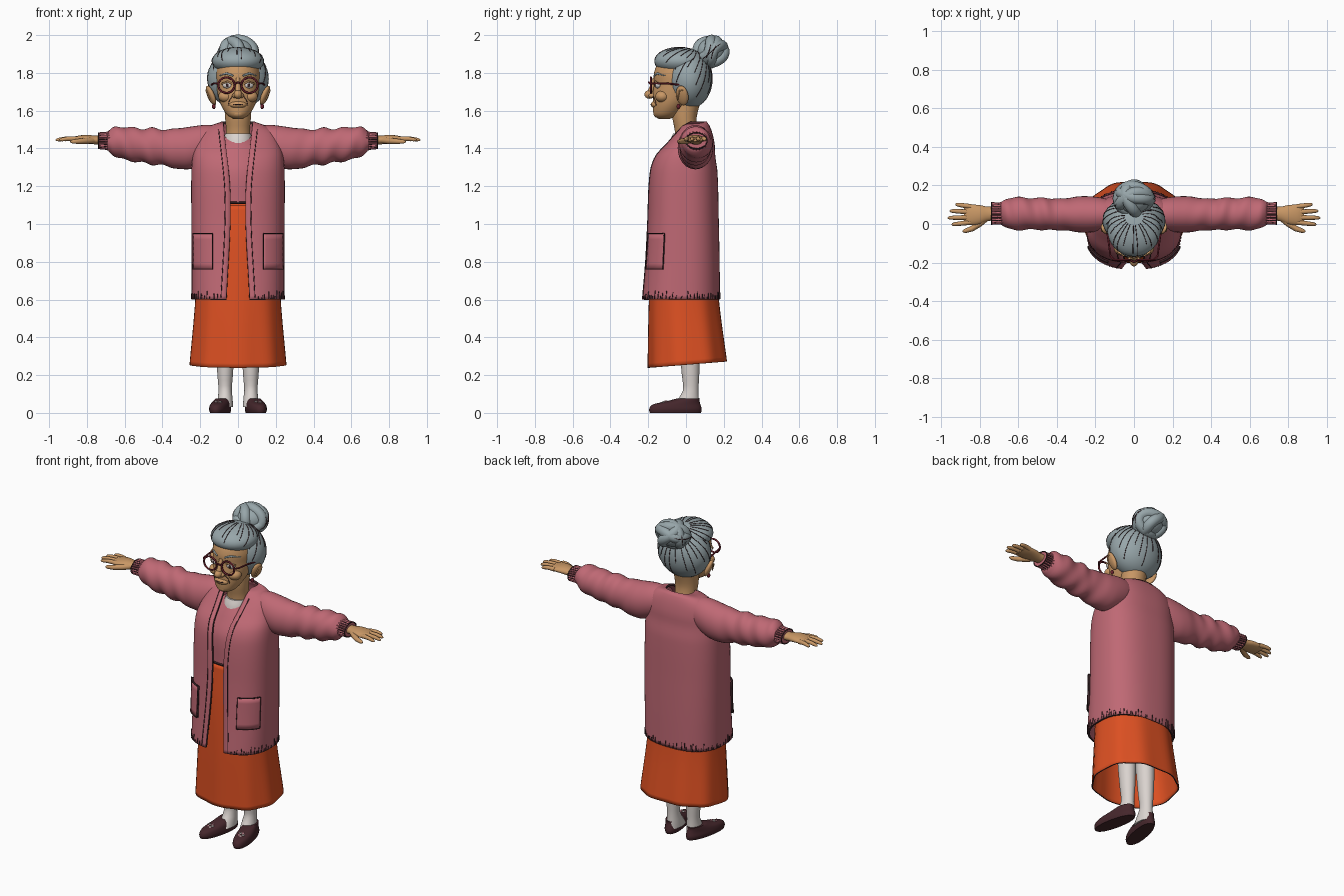
import bpy, bmesh, math, random
from mathutils import Vector, Matrix, Euler

random.seed(4)
cube = bpy.data.objects.get("Cube")
if cube:
    bpy.data.objects.remove(cube, do_unlink=True)


def material(name, *rgb):
    m = bpy.data.materials.new(name)
    m.use_nodes = True
    m.diffuse_color = (*rgb, 1)
    m.node_tree.nodes["Principled BSDF"].inputs["Base Color"].default_value = (*rgb, 1)
    return m


HAIR = material("grey hair", .31, .38, .40)
SKIN = material("warm skin", .58, .31, .13)
PINK = material("rose knit", .52, .14, .175)
ORANGE = material("orange cloth", .72, .08, .016)
BROWN = material("dark brown", .06, .02, .025)
WHITE = material("off white", .70, .65, .62)
RED = material("dark red frame", .14, .015, .025)
LINE = material("dark seam", .04, .017, .02)
PETAL = material("pale pink", .75, .35, .40)


def finish(name, me, mats):
    ob = bpy.data.objects.new(name, me)
    bpy.context.collection.objects.link(ob)
    me.materials.clear()
    for m in mats:
        me.materials.append(m)
    me.shade_smooth()
    me.set_sharp_from_angle(angle=math.radians(50))
    return ob


def at(rings, t):
    """Smooth interpolation of a ring table at position t."""
    i = 0
    while i < len(rings) - 2 and t > rings[i + 1][0]:
        i += 1
    a, b = rings[i], rings[i + 1]
    h = b[0] - a[0]
    u = (t - a[0]) / h

    def slope(k, j):
        p, q = rings[max(k - 1, 0)], rings[min(k + 1, len(rings) - 1)]
        return (q[j] - p[j]) / (q[0] - p[0])

    out = [t]
    for j in range(1, len(a)):
        out.append((1 + 2 * u) * (1 - u) ** 2 * a[j] + u * (1 - u) ** 2 * h * slope(i, j)
                   + u * u * (3 - 2 * u) * b[j] + u * u * (u - 1) * h * slope(i + 1, j))
    return out


def point(r, a, p=1, axis="z", grow=0):
    """Point on a superellipse ring: angle 0 is the front (or the underside)."""
    t, c, d, w, v = r
    s, k = math.sin(a), math.cos(a)
    m = c + (w + grow) * math.copysign(abs(s) ** p, s)
    n = d - (v + grow) * math.copysign(abs(k) ** p, k)
    return Vector((m, n, t)) if axis == "z" else Vector((t, m, n))


def loft(name, rings, mats, axis="z", p=1, rows=24, segs=32, span=None, cap=True,
         side=1, wave=None, thick=0, tilt=0, grow=0, band=None):
    bm = bmesh.new()
    grid, ts = [], []
    for i in range(rows + 1):
        t = rings[0][0] + (rings[-1][0] - rings[0][0]) * i / rows
        lo, hi = span(t) if span else (0, math.tau)
        row = []
        for j in range(segs + (1 if span else 0)):
            a = lo + (hi - lo) * j / segs
            v = point(at(rings, t), a, p, axis, grow + (wave(t, a) if wave else 0))
            v.z += tilt * v.y
            v.x *= side
            row.append(bm.verts.new(v))
        grid.append(row)
        ts.append(t)
    for i in range(rows):
        n = len(grid[i])
        for j in range(n - 1 if span else n):
            k = (j + 1) % n
            f = bm.faces.new((grid[i][j], grid[i][k], grid[i + 1][k], grid[i + 1][j]))
            if band and (ts[i] + ts[i + 1]) / 2 < band:
                f.material_index = 1
    if cap and not span:
        bm.faces.new(grid[0])
        bm.faces.new(grid[-1])
    bmesh.ops.recalc_face_normals(bm, faces=bm.faces)
    me = bpy.data.meshes.new(name)
    bm.to_mesh(me)
    bm.free()
    ob = finish(name, me, mats)
    if thick:
        mod = ob.modifiers.new("thickness", "SOLIDIFY")
        mod.thickness, mod.offset = thick, -1
        mod.material_offset_rim = 1
    return ob


def ball(name, c, r, mat, rot=(0, 0, 0)):
    bm = bmesh.new()
    bmesh.ops.create_uvsphere(bm, u_segments=32, v_segments=20, radius=1,
                              matrix=Matrix.LocRotScale(Vector(c), Euler(rot), Vector(r)))
    me = bpy.data.meshes.new(name)
    bm.to_mesh(me)
    bm.free()
    return finish(name, me, [mat])


def tube(name, paths, radius, mat, taper=None, loop=False, res=2):
    cu = bpy.data.curves.new(name, "CURVE")
    cu.dimensions = "3D"
    cu.bevel_depth, cu.bevel_resolution, cu.use_fill_caps = radius, res, True
    for path in paths:
        sp = cu.splines.new("POLY")
        sp.points.add(len(path) - 1)
        sp.use_cyclic_u = loop
        for i, co in enumerate(path):
            sp.points[i].co = (*co, 1)
            sp.points[i].radius = taper[i] if taper else 1
    tmp = bpy.data.objects.new(name, cu)
    bpy.context.collection.objects.link(tmp)
    dg = bpy.context.evaluated_depsgraph_get()
    me = bpy.data.meshes.new_from_object(tmp.evaluated_get(dg))
    bpy.data.objects.remove(tmp, do_unlink=True)
    return finish(name, me, [mat])


# Cardigan body: open-fronted shell
COAT = [(.60, 0, -.028, .245, .208), (.80, 0, -.02, .246, .198), (1.0, 0, -.016, .247, .190),
        (1.27, 0, -.013, .247, .180), (1.36, 0, -.005, .24, .160), (1.42, 0, .02, .225, .132),
        (1.48, 0, .04, .20, .10), (1.52, 0, .05, .15, .075), (1.542, 0, .055, .088, .055)]
GAP = [(.60, .062), (1.13, .04), (1.54, .078)]
P = .8


def front_edge(t, extra=0):
    return math.asin(min(.99, (at(GAP, t)[1] + extra) / at(COAT, t)[3]) ** (1 / P))


def on_coat(t, a, grow=.001):
    return point(at(COAT, t), a, P, "z", grow)


loft("cardigan_body", COAT, [PINK, LINE], p=P, rows=44, segs=72, thick=.014,
     span=lambda t: (front_edge(t), math.tau - front_edge(t)))
steps = [.61 + .89 * i / 40 for i in range(41)]
tube("front_band_seams", [[on_coat(t, s * front_edge(t, .028)) for t in steps] for s in (1, -1)],
     .0022, LINE)
ticks = []
for i in range(70):
    a = .35 + (math.tau - .7) * (i + random.random() * .7) / 70
    top = .615 + random.random() * .035
    ticks.append([on_coat(.602, a), on_coat(top, a + .01)])
tube("hem_gathers", ticks, .0022, LINE)

# Pockets wrapped round the front corners
for s, side in ((1, "left"), (-1, "right")):
    lo, hi = .47, 1.15
    rings = [at(COAT, t) for t in (.76, .85, .95)]
    loft(side + "_pocket", rings, [PINK, LINE], p=P, rows=6, segs=12, grow=.010, thick=.010,
         side=s, span=lambda t: (lo, hi))
    arc = [lo + (hi - lo) * i / 10 for i in range(11)]
    seam = [on_coat(.95, lo, .011)] + [on_coat(.76, a, .011) for a in arc]
    seam += [on_coat(.95, a, .011) for a in reversed(arc)]
    tube(side + "_pocket_seam", [[(v.x * s, v.y, v.z) for v in seam]], .002, LINE)

# Blouse, collar and skirt
loft("blouse", [(1.105, 0, -.01, .20, .158), (1.28, 0, -.01, .20, .152), (1.38, 0, .01, .17, .125),
                (1.46, 0, .02, .09, .085)], [PINK], rows=20,
     wave=lambda t, a: .002 * math.cos(28 * a))
tube("blouse_hem", [[point((1.112, 0, -.01, .20, .159), math.tau * i / 48) for i in range(48)]],
     .006, LINE, loop=True)
loft("white_collar", [(1.425, 0, .01, .084, .098), (1.45, 0, .005, .078, .086),
                      (1.478, 0, 0, .068, .068)], [WHITE], rows=6)
loft("skirt", [(.255, 0, .01, .255, .21), (.60, 0, -.01, .226, .185), (.90, 0, -.012, .215, .170),
               (1.11, 0, -.01, .19, .150)], [ORANGE, BROWN], rows=36, segs=64, cap=False, p=.88,
     thick=.008, tilt=.08, band=.285,
     wave=lambda t, a: .006 * max(0, (.9 - t)) * math.cos(9 * a))

# Sleeves, cuffs and hands
SLEEVE = [(.10, .05, 1.44, .07, .08), (.18, .05, 1.42, .088, .104), (.26, .05, 1.402, .094, .112),
          (.34, .05, 1.40, .086, .104), (.41, .05, 1.407, .080, .093), (.46, .052, 1.412, .086, .098),
          (.51, .053, 1.415, .079, .088), (.57, .053, 1.423, .086, .090), (.62, .054, 1.430, .082, .083),
          (.66, .055, 1.437, .078, .073), (.69, .055, 1.44, .056, .050)]
CUFF = [(.675, .055, 1.44, .060, .052), (.70, .055, 1.44, .053, .044), (.738, .055, 1.441, .056, .041)]
PALM = [(.72, .055, 1.443, .036, .024), (.76, .052, 1.445, .038, .023), (.80, .048, 1.449, .050, .023),
        (.85, .047, 1.449, .053, .018), (.88, .047, 1.447, .044, .010)]
for s, side in ((1, "left"), (-1, "right")):
    loft(side + "_sleeve", SLEEVE, [PINK], axis="x", rows=48, side=s,
         wave=lambda t, a: .004 * math.sin(60 * t + 2 * a) * min(1, max(0, (t - .25) * 5)))
    loft(side + "_cuff", CUFF, [PINK], axis="x", rows=6, segs=80, side=s,
         wave=lambda t, a: .0035 * math.cos(20 * a))
    ribs = []
    for i in range(20):
        a = math.tau * (i + .5) / 20
        ribs.append([point(at(CUFF, t), a, 1, "x", -.002) for t in (.685, .70, .737)])
    tube(side + "_cuff_ribs", [[(v.x * s, v.y, v.z) for v in r] for r in ribs], .002, LINE)
    tube(side + "_cuff_edge", [[(s * .738, .055 + .057 * math.sin(k * math.tau / 32),
                                 1.441 + .042 * math.cos(k * math.tau / 32)) for k in range(32)]],
         .003, LINE, loop=True)
    loft(side + "_palm", PALM, [SKIN], axis="x", rows=14, segs=24, side=s)
    for n, (y0, y1, tip) in enumerate(((.090, .102, .925), (.062, .068, .955),
                                       (.034, .032, .965), (.009, -.003, .945))):
        path = [(s * (.845 + (tip - .845) * u), y0 + (y1 - y0) * u, 1.449 + .006 * math.sin(3 * u) - .006 * u)
                for u in (0, .3, .6, .85, .96, 1)]
        tube(f"{side}_finger_{n + 1}", [path], .0125, SKIN, (1.05, 1, .92, .8, .55, .2), res=3)
    tube(side + "_thumb", [[(s * .765, .03, 1.443), (s * .80, .002, 1.44), (s * .84, -.025, 1.438),
                            (s * .875, -.036, 1.436), (s * .888, -.038, 1.436)]],
         .016, SKIN, (1, 1.05, .9, .7, .25), res=3)

# Stockings and shoes
LEG = [(.03, 0, .0, .042, .07), (.07, 0, .012, .040, .056), (.12, 0, .025, .035, .041),
       (.20, 0, .024, .041, .046), (.32, 0, .02, .048, .053), (.60, 0, .01, .058, .062)]
SHOE = [(0, 0, -.057, .046, .138), (.02, 0, -.057, .051, .142), (.045, 0, -.05, .047, .128),
        (.062, 0, -.015, .042, .088), (.076, 0, .012, .037, .062)]
for s, side in ((1, "left"), (-1, "right")):
    loft(side + "_stocking", LEG, [WHITE], rows=20).location.x = s * .068
    shoe = loft(side + "_shoe", SHOE, [BROWN], rows=16, p=.92)
    shoe.location.x, shoe.rotation_euler.z = s * .083, s * .2
    for k in range(5):
        a = k * math.tau / 5
        ball(f"{side}_shoe_petal_{k + 1}", (s * .106 + .013 * math.cos(a), -.118 + .013 * math.sin(a),
             .057 + .005 * math.sin(a)), (.008, .008, .005), PETAL if k % 2 else WHITE)

# Head, neck and face
loft("neck", [(1.42, 0, .01, .07, .065), (1.50, 0, 0, .064, .060), (1.56, 0, -.008, .068, .064),
              (1.66, 0, 0, .075, .08)], [SKIN], rows=12)
loft("head", [(1.557, 0, -.115, .025, .03), (1.572, 0, -.108, .052, .060), (1.60, 0, -.095, .074, .079),
              (1.64, 0, -.075, .094, .100), (1.69, 0, -.048, .108, .128), (1.74, 0, -.03, .116, .140),
              (1.80, 0, -.03, .118, .139), (1.86, 0, -.02, .10, .12), (1.90, 0, 0, .05, .07)],
     [SKIN], rows=32, segs=40)
ball("nose_tip", (0, -.192, 1.686), (.022, .028, .023), SKIN)
tube("nose_bridge", [[(0, -.165, 1.77), (0, -.177, 1.73), (0, -.192, 1.692)]], .016, SKIN, (.7, .8, 1), res=4)
ball("lips", (0, -.160, 1.632), (.046, .026, .020), SKIN)
ball("chin", (0, -.148, 1.586), (.036, .025, .024), SKIN)
tube("mouth_line", [[(-.044, -.163, 1.630), (-.02, -.184, 1.634), (0, -.187, 1.633),
                     (.02, -.184, 1.634), (.044, -.163, 1.630)]], .0025, LINE)
for s, side in ((1, "left"), (-1, "right")):
    ball(side + "_cheek", (s * .062, -.125, 1.675), (.042, .038, .032), SKIN)
    ball(side + "_nostril", (s * .018, -.18, 1.680), (.013, .018, .013), SKIN)
    tube(side + "_cheek_crease", [[(s * .027, -.176, 1.68), (s * .046, -.163, 1.655),
                                   (s * .052, -.157, 1.628)]], .002, LINE)
    ball(side + "_eye", (s * .056, -.150, 1.735), (.027, .014, .017), WHITE, (0, 0, s * .3))
    ball(side + "_iris", (s * .055, -.162, 1.734), (.009, .004, .010), LINE)
    tube(side + "_eyelid", [[(s * .03, -.163, 1.742), (s * .055, -.163, 1.754), (s * .085, -.143, 1.742)]],
         .005, SKIN)
    tube(side + "_brow", [[(s * .025, -.168, 1.785), (s * .06, -.152, 1.797), (s * .098, -.110, 1.785)]],
         .006, HAIR, (.8, 1, .5))
    ball(side + "_ear", (s * .143, -.02, 1.680), (.017, .034, .056), SKIN, (0, s * .4, -s * .35))
    tube(side + "_ear_fold", [[(s * .150, -.045, 1.66), (s * .168, -.035, 1.705),
                               (s * .168, -.012, 1.71)]], .004, SKIN)
    ball(side + "_earring", (s * .128, -.04, 1.622), (.010, .010, .014), RED)
    # Spectacles
    rim = [(s * .061 + .043 * math.cos(k * math.tau / 32), -.186 + .012 * (k % 32 in range(0)),
            1.735 + .041 * math.sin(k * math.tau / 32)) for k in range(32)]
    tube(side + "_lens_rim", [rim], .0055, RED, loop=True)
    tube(side + "_temple", [[(s * .103, -.186, 1.742), (s * .122, -.165, 1.745), (s * .132, -.09, 1.743),
                             (s * .142, -.02, 1.735)]], .0048, RED)
tube("spectacle_bridge", [[(-.019, -.188, 1.742), (0, -.197, 1.750), (.019, -.188, 1.742)]], .005, RED)

# Hair: back mass, front sweep and strand grooves fanning from the bun
pole, across = Vector((0, .5, .85)).normalized(), Vector((1, 0, 0))
other = pole.cross(across)
MASSES = (("back_hair", (0, .016, 1.768), (.163, .124, .158)),
          ("front_hair", (0, -.03, 1.862), (.138, .138, .074)))
for name, c, r in MASSES:
    ball(name, c, r, HAIR)
    strands = []
    for k in range(22):
        phi = math.tau * (k + .4 * random.random()) / 22
        path = []
        for i in range(12):
            th = .35 + (.9 + .35 * (k % 3)) * i / 11
            d = pole * math.cos(th) + (across * math.cos(phi) + other * math.sin(phi)) * math.sin(th)
            path.append([c[n] + r[n] * d[n] for n in range(3)])
        strands.append(path)
    tube(name + "_strands", strands, .0019, LINE)

# Bun: core wrapped by coiled locks
bun = Vector((0, .132, 1.912))
ball("bun_core", bun, (.085, .078, .07), HAIR)
for k, rot in enumerate(((.5, 0, 0), (1.2, .9, 0), (1.2, -.9, 0), (.3, 1.1, .4))):
    turn = Euler(rot).to_matrix()
    coil, groove = [], []
    for i in range(40):
        a = math.tau * i / 40
        d = turn @ Vector((math.cos(a), math.sin(a), .18 * math.sin(2 * a)))
        for size, path in ((.072, coil), (.1, groove)):
            path.append(bun + Vector((d.x * size * 1.08, d.y * size * .95, d.z * size * .82)))
    tube(f"bun_lock_{k + 1}", [coil], .031, HAIR, loop=True, res=4)
    tube(f"bun_groove_{k + 1}", [groove], .0025, LINE, loop=True)
